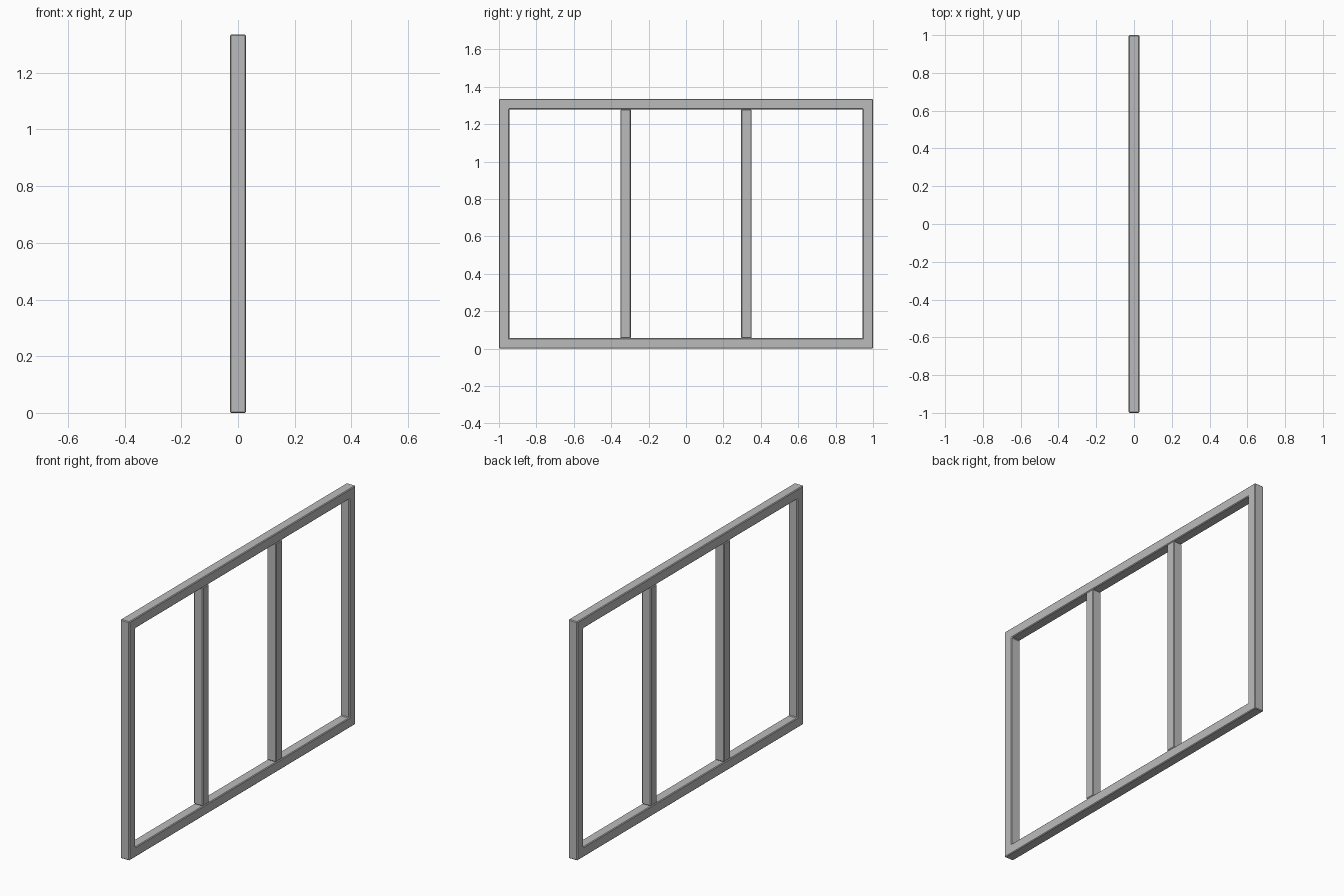
import bpy
import bmesh

cube = bpy.data.objects.get("Cube")
if cube:
    bpy.data.objects.remove(cube, do_unlink=True)

HEIGHT = 1.335
BAR = 0.056      # square bar section
POST_Y = 0.323   # inner post centre

grey = bpy.data.materials.new("plain grey")
grey.use_nodes = True
colour = (0.5, 0.5, 0.5, 1)
grey.diffuse_color = colour
grey.node_tree.nodes["Principled BSDF"].inputs["Base Color"].default_value = colour


def finish(name, bm):
    """Turn a bmesh into an object with slightly softened edges."""
    bmesh.ops.recalc_face_normals(bm, faces=bm.faces)
    mesh = bpy.data.meshes.new(name)
    bm.to_mesh(mesh)
    bm.free()
    mesh.materials.append(grey)
    obj = bpy.data.objects.new(name, mesh)
    bpy.context.collection.objects.link(obj)
    bevel = obj.modifiers.new("soft edges", "BEVEL")
    bevel.width = 0.004
    bevel.segments = 1
    bevel.limit_method = "ANGLE"
    return obj


def loop(bm, x, inset):
    """Rectangle of vertices in the plane of the frame."""
    y, low, high = 1 - inset, inset, HEIGHT - inset
    corners = [(-y, low), (y, low), (y, high), (-y, high)]
    return [bm.verts.new((x, cy, cz)) for cy, cz in corners]


# Outer frame: one mitred ring of square bar
bm = bmesh.new()
half = BAR / 2
rings = [loop(bm, -half, 0), loop(bm, half, 0), loop(bm, half, BAR), loop(bm, -half, BAR)]
for i, ring in enumerate(rings):
    other = rings[(i + 1) % 4]
    for k in range(4):
        n = (k + 1) % 4
        bm.faces.new((ring[k], ring[n], other[n], other[k]))
finish("outer_frame", bm)

# Two upright posts between the rails
for name, side in (("front_post", -1), ("back_post", 1)):
    bm = bmesh.new()
    bmesh.ops.create_cube(bm, size=1)
    bmesh.ops.scale(bm, verts=bm.verts, vec=(BAR, BAR, HEIGHT - 2 * BAR))
    post = finish(name, bm)
    post.location = (0, side * POST_Y, HEIGHT / 2)
